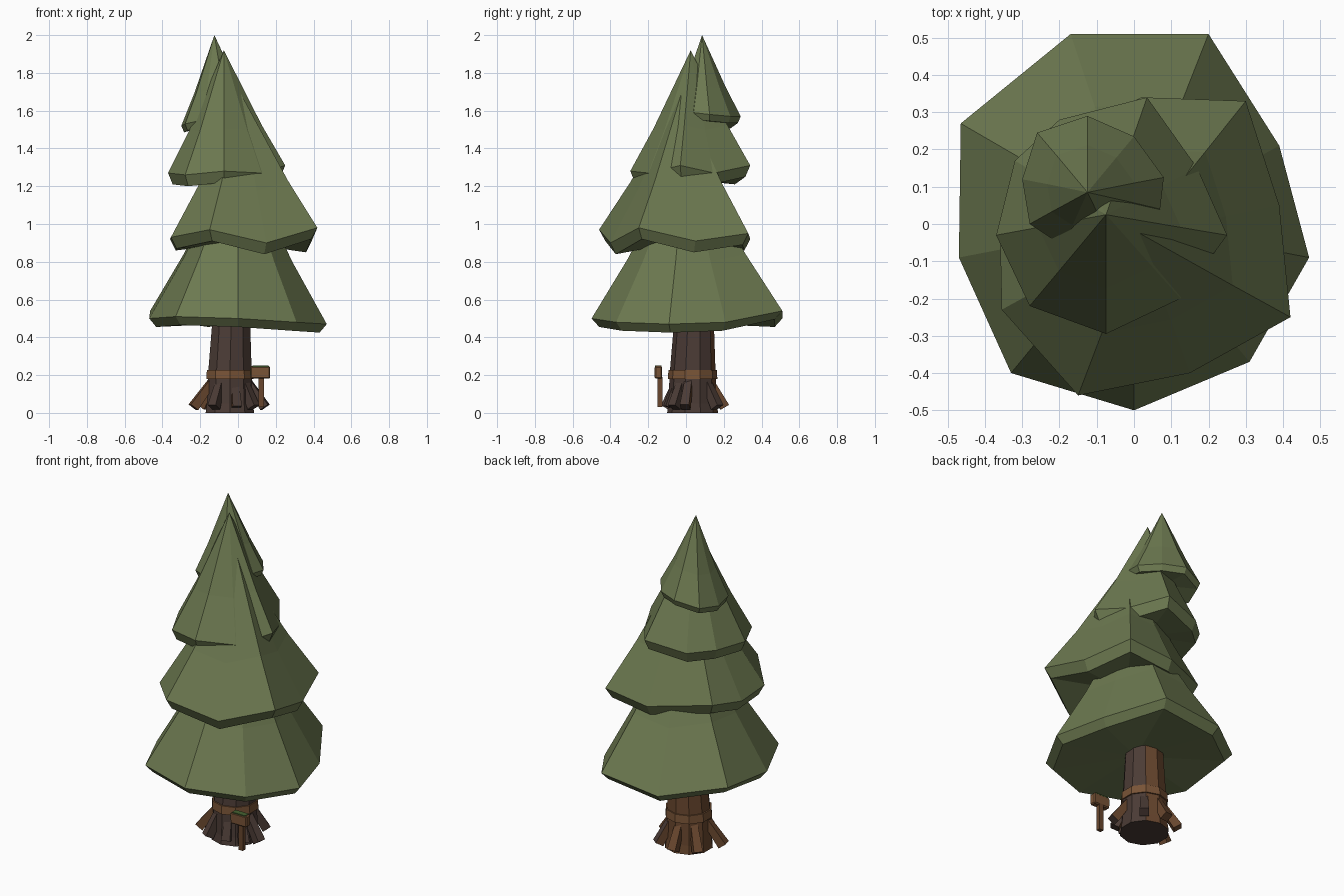
import bpy, bmesh, math
from mathutils import Vector, Matrix

cube = bpy.data.objects.get("Cube")
if cube:
    bpy.data.objects.remove(cube, do_unlink=True)


def material(name, rgb):
    mat = bpy.data.materials.new(name)
    mat.use_nodes = True
    mat.diffuse_color = (*rgb, 1)
    mat.node_tree.nodes["Principled BSDF"].inputs["Base Color"].default_value = (*rgb, 1)
    return mat


GREEN = material("needle green", (0.15, 0.19, 0.08))
BARK = material("dark bark", (0.07, 0.044, 0.036))
BROWN = material("warm bark", (0.14, 0.062, 0.027))
WOOD = material("light wood", (0.19, 0.088, 0.037))
MOSS = material("moss green", (0.06, 0.12, 0.03))


def finish(name, bm, *mats):
    bmesh.ops.recalc_face_normals(bm, faces=bm.faces)
    mesh = bpy.data.meshes.new(name)
    bm.to_mesh(mesh)
    bm.free()
    for mat in mats:
        mesh.materials.append(mat)
    obj = bpy.data.objects.new(name, mesh)
    bpy.context.collection.objects.link(obj)
    return obj


def bridge(bm, lower, upper):
    n = len(lower)
    for i in range(n):
        j = (i + 1) % n
        bm.faces.new((lower[i], lower[j], upper[j], upper[i]))


def fan(bm, ring, tip):
    for i, v in enumerate(ring):
        bm.faces.new((v, ring[(i + 1) % len(ring)], tip))


def warm_side(bm):
    # Bark on the back and right of the trunk is the warmer brown
    bmesh.ops.recalc_face_normals(bm, faces=bm.faces)
    for f in bm.faces:
        if f.normal.y * 0.65 - f.normal.x * 0.75 > 0.3:
            f.material_index = 1


# Foliage tier: flared, jagged cone with a thick lip and closed underside
def tier(name, apex, rim, drop):
    bm = bmesh.new()
    apex = Vector(apex)
    pts = [Vector(p) for p in rim]
    mid_point = sum(pts, Vector()) / len(pts)
    lip, edge, waist = [], [], []
    for p in pts:
        low = mid_point.lerp(p, 0.92)
        low.z = p.z - drop
        lip.append(bm.verts.new(low))
        edge.append(bm.verts.new(p))
        up = p.lerp(apex, 0.35)
        axis = Vector((mid_point.x, mid_point.y, up.z)).lerp(apex, 0.35)
        axis.z = up.z
        waist.append(bm.verts.new(axis.lerp(up, 0.95)))
    bridge(bm, lip, edge)
    bridge(bm, edge, waist)
    fan(bm, waist, bm.verts.new(apex))
    fan(bm, lip, bm.verts.new(mid_point - Vector((0, 0, drop * 0.6))))
    return finish(name, bm, GREEN)


tier("foliage_bottom", (0, 0, 1.4), [
    (.47, -.09, .47), (.39, .21, .48), (.2, .51, .54), (-.17, .51, .5), (-.465, .27, .54),
    (-.47, -.09, .5), (-.33, -.4, .51), (0, -.5, .5), (.31, -.37, .48)], 0.045)
tier("foliage_lower", (.015, -.025, 1.69), [
    (.42, -.25, .98), (.39, .05, .91), (.3, .33, .95), (.02, .34, .92), (-.3, .18, .95),
    (-.36, -.01, .92), (-.355, -.23, .93), (-.15, -.46, .97), (.15, -.4, .9)], 0.06)
tier("foliage_upper", (-.075, .025, 1.92), [
    (.25, -.03, 1.31), (.17, .15, 1.27), (.035, .34, 1.31), (-.2, .28, 1.27), (-.32, .17, 1.28),
    (-.37, -.03, 1.27), (-.28, -.22, 1.26), (-.075, -.295, 1.28), (.125, -.2, 1.27)], 0.06)
tier("foliage_top", (-.125, .085, 2), [
    (.08, .125, 1.58), (0, .235, 1.57), (-.125, .29, 1.57), (-.26, .245, 1.54), (-.3, .12, 1.52),
    (-.28, 0, 1.53), (-.19, -.06, 1.55), (-.05, -.07, 1.57), (.07, .04, 1.59)], 0.035)

# Trunk: tapered ten-sided column, flared at the foot
CENTRE = Vector((-0.043, 0.035, 0))
SIDES = 10


def ring(bm, r, z, lean=0):
    return [bm.verts.new(CENTRE + Vector((lean + r * math.cos(math.tau * (i + .5) / SIDES),
                                          lean + r * math.sin(math.tau * (i + .5) / SIDES), z)))
            for i in range(SIDES)]


bm = bmesh.new()
rings = [ring(bm, r, z, lean) for r, z, lean in
         ((.135, 0, 0), (.128, .05, 0), (.122, .2, 0), (.103, .52, .008))]
for a, b in zip(rings, rings[1:]):
    bridge(bm, a, b)
bm.faces.new(rings[0][::-1])
bm.faces.new(rings[-1])
warm_side(bm)
finish("trunk", bm, BARK, BROWN)

# Wooden band around the trunk
bm = bmesh.new()
outer = [ring(bm, .131, .18), ring(bm, .128, .228)]
inner = [ring(bm, .11, .18), ring(bm, .11, .228)]
bridge(bm, *outer)
bridge(bm, *inner)
for a, b in zip(outer, inner):
    bridge(bm, a, b)
finish("trunk_band", bm, WOOD)


# Roots: square struts leaning out from the trunk
def root(number, degrees, reach):
    bm = bmesh.new()
    a = math.radians(degrees)
    out = Vector((math.cos(a), math.sin(a), 0))
    top = CENTRE + out * 0.08 + Vector((0, 0, .19))
    foot = CENTRE + out * reach + Vector((0, 0, .03))
    along = (foot - top).normalized()
    side = Vector((-out.y, out.x, 0))
    up = along.cross(side)
    loops = []
    for point, half in ((top, .018), (foot, .025)):
        loops.append([bm.verts.new(point + side * half * s + up * half * u)
                      for s, u in ((-1, -1), (1, -1), (1, 1), (-1, 1))])
        bm.faces.new(loops[-1])
    bridge(bm, *loops)
    warm_side(bm)
    if out.y * 0.65 - out.x * 0.75 > 0.3:
        for f in bm.faces:
            f.material_index = 1
    finish(f"root_{number}", bm, BARK, BROWN)


for number, (degrees, reach) in enumerate(
        ((-12, .19), (50, .17), (95, .17), (140, .18), (195, .2), (238, .16), (285, .13), (322, .16)), 1):
    root(number, degrees, reach)


# Small signpost beside the trunk
def box(name, centre, size, mat, bevel=0):
    bm = bmesh.new()
    bmesh.ops.create_cube(bm, size=1, matrix=Matrix.Translation(centre) @ Matrix.Diagonal((*size, 1)))
    if bevel:
        bmesh.ops.bevel(bm, geom=bm.edges[:], offset=bevel, segments=1, affect='EDGES')
    finish(name, bm, mat)


box("sign_post", (.123, -.138, .11), (.028, .026, .16), BROWN)
box("sign_board", (.118, -.146, .214), (.105, .04, .066), WOOD, .006)
box("sign_moss_top", (.118, -.146, .247), (.085, .034, .006), MOSS)
box("sign_moss_side", (.066, -.146, .22), (.006, .03, .04), MOSS)
